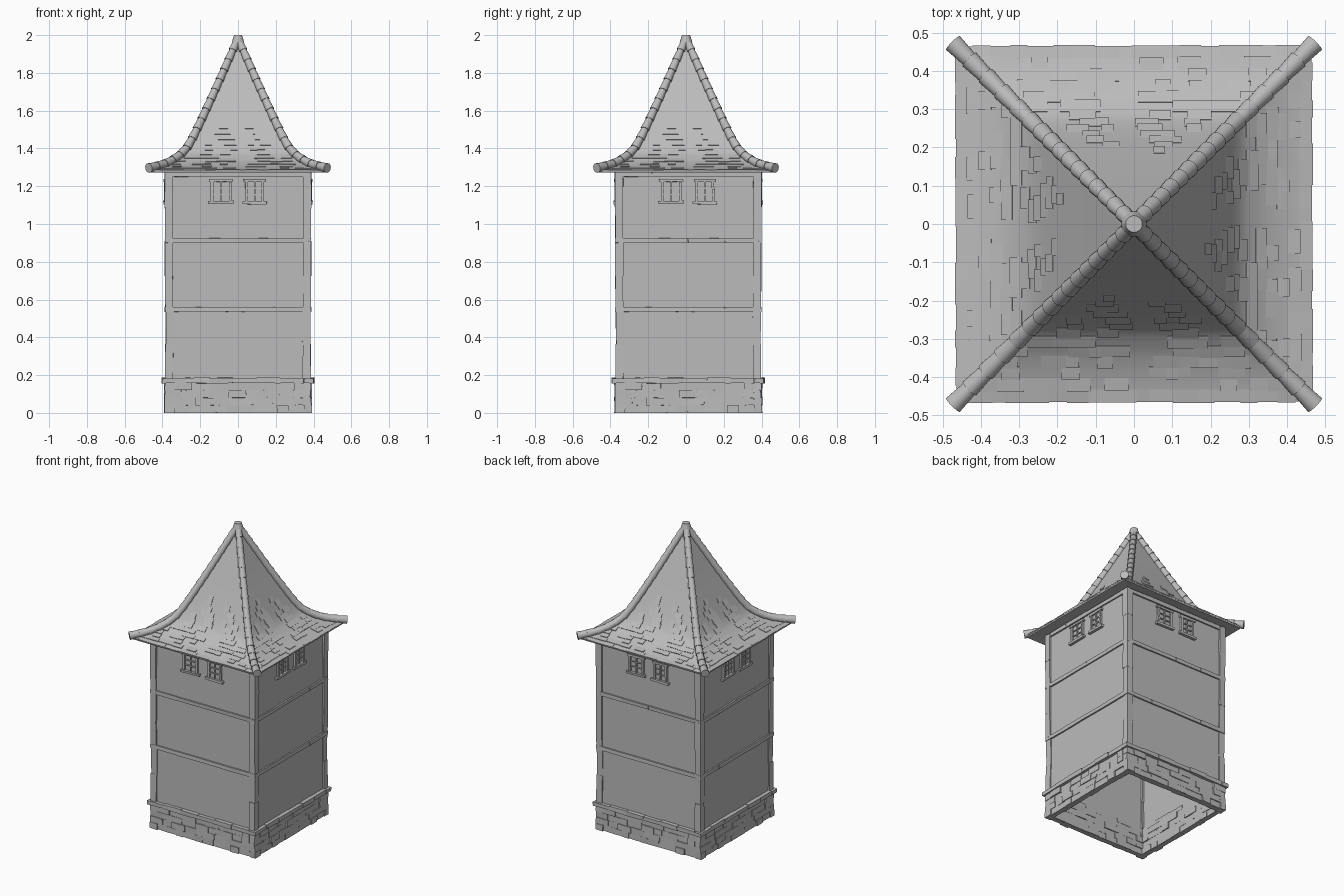
import bpy, bmesh, math, random
from mathutils import Matrix, Vector

random.seed(4)
cube = bpy.data.objects.get("Cube")
if cube:
    bpy.data.objects.remove(cube, do_unlink=True)

grey = bpy.data.materials.new("stone_grey")
grey.use_nodes = True
COLOUR = (0.5, 0.5, 0.5, 1)
grey.diffuse_color = COLOUR
grey.node_tree.nodes["Principled BSDF"].inputs["Base Color"].default_value = COLOUR
BODY_Y = 0.012  # the body sits slightly behind the roof's centre


def box(bm, u, d, z, jitter=0.0):
    """Box on the front side: u = range along x, d = range of distance outward, z = height range."""
    size = Vector((u[1] - u[0], d[1] - d[0], z[1] - z[0]))
    mid = Vector((sum(u) / 2, -sum(d) / 2, sum(z) / 2))
    verts = bmesh.ops.create_cube(bm, size=1, matrix=Matrix.Translation(mid) @ Matrix.Diagonal(size).to_4x4())["verts"]
    for v in verts:
        v.co += Vector([random.uniform(-jitter, jitter) for _ in range(3)])
        v.co.z = max(v.co.z, 0)


def finish(name, bm, sides=4, shift=0.0, smooth=False):
    """Repeat the front-side geometry around the tower and make the object."""
    front = bm.verts[:] + bm.edges[:] + bm.faces[:]
    for k in range(1, sides):
        copy = bmesh.ops.duplicate(bm, geom=front)["geom"]
        bmesh.ops.rotate(bm, verts=[g for g in copy if isinstance(g, bmesh.types.BMVert)],
                         matrix=Matrix.Rotation(k * math.pi / 2, 3, 'Z'))
    bmesh.ops.translate(bm, verts=bm.verts[:], vec=(0, shift, 0))
    mesh = bpy.data.meshes.new(name)
    bm.to_mesh(mesh)
    bm.free()
    mesh.materials.append(grey)
    ob = bpy.data.objects.new(name, mesh)
    bpy.context.collection.objects.link(ob)
    if smooth:
        bpy.ops.object.select_all(action='DESELECT')
        ob.select_set(True)
        bpy.context.view_layer.objects.active = ob
        bpy.ops.object.shade_smooth_by_angle(angle=math.radians(35))


def spline(pts, steps):
    """Smooth curve through the points."""
    p = [Vector(q) for q in pts]
    p = [2 * p[0] - p[1]] + p + [2 * p[-1] - p[-2]]
    out = []
    for a, b, c, d in zip(p, p[1:], p[2:], p[3:]):
        for i in range(steps):
            t = i / steps
            out.append(0.5 * (2 * b + (c - a) * t + (2 * a - 5 * b + 4 * c - d) * t * t
                              + (3 * b - a - 3 * c + d) * t ** 3))
    return out + [p[-2]]


def walk(path, step):
    """Points at an even spacing along the path."""
    out, left = [path[0]], step
    for a, b in zip(path, path[1:]):
        pos, length = 0, (b - a).length
        while length - pos >= left:
            pos += left
            left = step
            out.append(a.lerp(b, pos / length))
        left -= length - pos
    return out


# Wall shell
bm = bmesh.new()
box(bm, (-0.377, 0.377), (0.355, 0.377), (0.15, 1.285))
finish("wall", bm, shift=BODY_Y)

# Stone base: inner core and coursed blocks
bm = bmesh.new()
box(bm, (-0.38, 0.38), (0.353, 0.38), (0, 0.16))
finish("base_core", bm, shift=BODY_Y)
bm = bmesh.new()
for row in range(4):
    u = -0.388
    while u < 0.345:
        end = u + random.uniform(0.05, 0.13)
        if end > 0.31:
            end = 0.347
        out = random.choice((0.383, 0.387, 0.391))
        box(bm, (u, end), (random.uniform(0.344, 0.351), out), (row * 0.04, row * 0.04 + 0.04), 0.0015)
        u = end
finish("base_stones", bm, shift=BODY_Y)

# Ledge of flat stones over the base
bm = bmesh.new()
for i in range(6):
    u = -0.402 + i * 0.125
    box(bm, (u, u + 0.125), (0.35, random.uniform(0.396, 0.404)), (0.158, random.uniform(0.18, 0.188)), 0.002)
finish("base_ledge", bm, shift=BODY_Y)

# Corner posts, slightly uneven and leaning out towards the top
bm = bmesh.new()
for i in range(6):
    z = 0.18 + i * 0.182
    a, b = random.uniform(0.341, 0.346), random.uniform(0.382, 0.386) + i * 0.0005
    box(bm, (a, b), (a, b), (z, z + 0.184), 0.002)
finish("corner_post", bm, shift=BODY_Y)

# Horizontal beams
bm = bmesh.new()
for z in (0.535, 0.9, 1.25):
    for i in range(4):
        u = -0.386 + i * 0.193
        box(bm, (u, u + 0.193), (0.36, 0.387), (z, z + 0.025), 0.0015)
finish("beam", bm, shift=BODY_Y)

# Paired windows with sill, lintel, frame and glazing bars
bm = bmesh.new()
panes = bmesh.new()
for mid, half, low in ((-0.09, 0.055, 1.122), (0.088, 0.05, 1.12)):
    l, r, top = mid - half, mid + half, 1.237
    box(bm, (l - 0.014, r + 0.014), (0.36, 0.395), (low - 0.016, low), 0.002)
    box(bm, (l - 0.008, r + 0.008), (0.36, 0.392), (top - 0.014, top), 0.002)
    for u in (l, r - 0.014):
        box(bm, (u, u + 0.014), (0.36, 0.39), (low, top - 0.014), 0.001)
    box(bm, (mid - 0.004, mid + 0.004), (0.36, 0.387), (low, top - 0.01))
    for z in (low + 0.032, low + 0.066):
        box(bm, (l, r), (0.36, 0.386), (z, z + 0.006))
    box(panes, (l, r), (0.372, 0.379), (low, top))
finish("window_frame", bm, shift=BODY_Y)
finish("window_pane", panes, shift=BODY_Y)

# Flared roof: (half width, height) from eave to tip
SLOPE = [(0.463, 1.283), (0.39, 1.307), (0.32, 1.346), (0.26, 1.41), (0.165, 1.604), (0.085, 1.781), (0.002, 1.968)]
slope = spline(SLOPE, 5)
bm = bmesh.new()
rings = [Vector((0.365, 1.283)), Vector((0.46, 1.273))] + slope
pairs = [(bm.verts.new((-p.x, -p.x, p.y)), bm.verts.new((p.x, -p.x, p.y))) for p in rings]
for (a, b), (c, d) in zip(pairs, pairs[1:]):
    bm.faces.new((a, b, d, c))
finish("roof", bm, smooth=True)

# Raised shingles, thinning out up the slope
bm = bmesh.new()
rows = walk(slope, 0.032)
for i, (p, q) in enumerate(zip(rows[:13], rows[1:])):
    run = (q - p).normalized()
    normal = Vector((-run.y, run.x))
    normal *= math.copysign(1, normal.y)
    reach = p.x * (0.97 - 0.07 * max(0, i - 4))
    u = -reach
    while u < reach - 0.03:
        w = min(random.uniform(0.03, 0.075), reach - u)
        if random.random() < (0.5 if i else 0.9) and not (i and u < 0 < u + w):
            lift = random.uniform(0.003, 0.006)
            base = p - run * random.uniform(0, 0.005)
            corners = []
            for c in (base - normal * 0.002, base + normal * lift, q + normal * 0.001, q - normal * 0.004):
                corners.append([bm.verts.new((x, -c.x, c.y)) for x in (u, u + w)])
            for k in range(4):
                (a, b), (c, d) = corners[k], corners[(k + 1) % 4]
                bm.faces.new((a, b, d, c))
            for side in (0, 1):
                bm.faces.new([c[side] for c in corners])
        u += w
bmesh.ops.recalc_face_normals(bm, faces=bm.faces[:])
finish("shingles", bm)

# Overlapping round tiles along each hip
bm = bmesh.new()
hip = [Vector((p.x, -p.x, p.y + 0.01)) for p in spline([(0.47, 1.287)] + SLOPE[1:], 5)]
tiles = walk(hip, 0.062)
for a, b in zip(tiles, tiles[1:] + [hip[-1]]):
    axis = b - a
    if axis.length < 0.01:
        continue
    rot = axis.to_track_quat('Z', 'Y').to_matrix().to_4x4()
    low = 0.022 + 0.004 * a.x / 0.47
    bmesh.ops.create_cone(bm, cap_ends=True, segments=14, radius1=low, radius2=low - 0.005,
                          depth=axis.length + 0.008, matrix=Matrix.Translation((a + b) / 2) @ rot)
finish("hip_tiles", bm, smooth=True)

# Cap where the hips meet
bm = bmesh.new()
bmesh.ops.create_cone(bm, cap_ends=True, segments=14, radius1=0.034, radius2=0.022, depth=0.04,
                      matrix=Matrix.Translation((0, 0, 1.98)))
finish("roof_cap", bm, sides=1, smooth=True)
